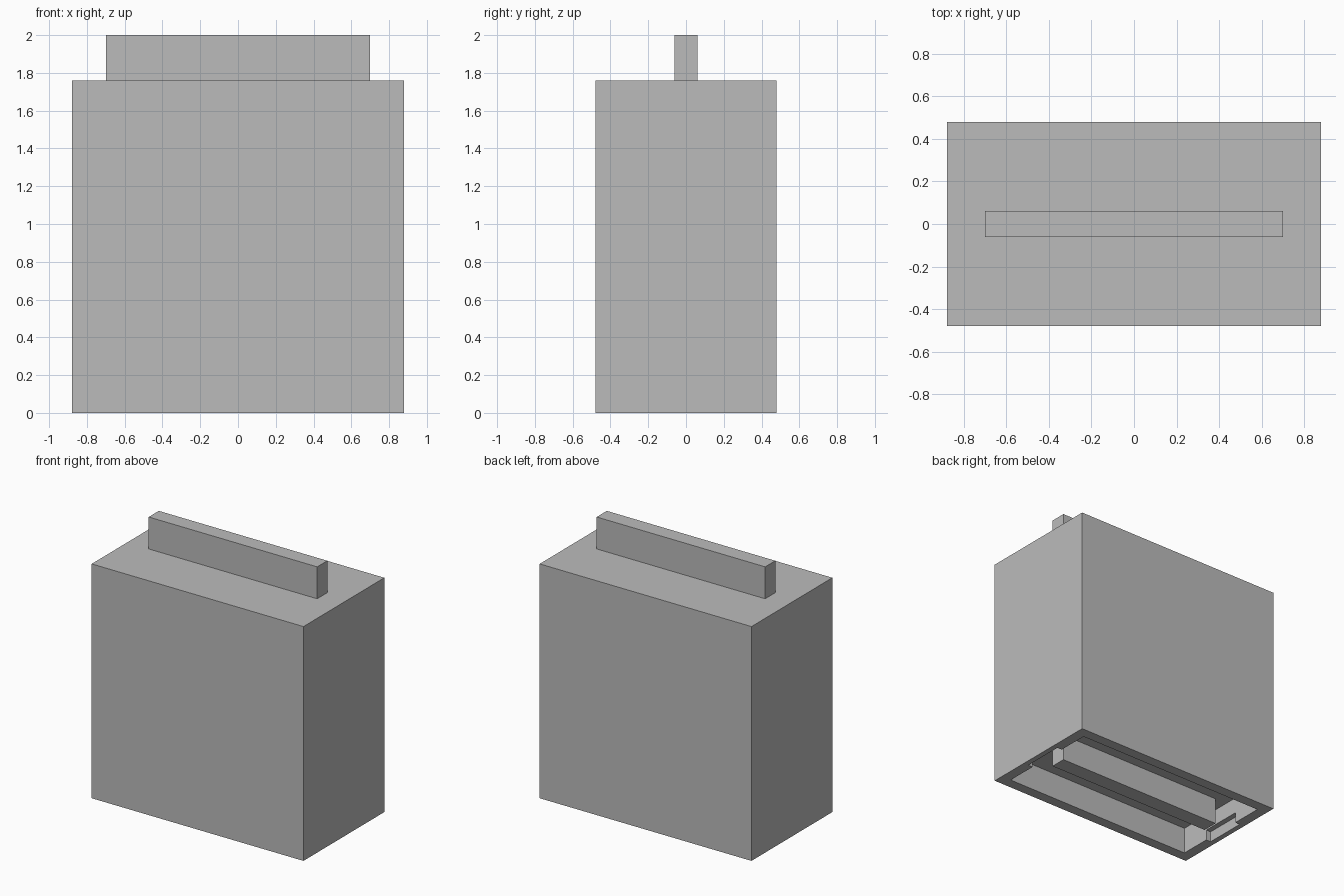
import bpy
import bmesh
from mathutils import Matrix

if "Cube" in bpy.data.objects:
    bpy.data.objects.remove(bpy.data.objects["Cube"])

grey = bpy.data.materials.new("plain grey")
grey.diffuse_color = (0.5, 0.5, 0.5, 1)
grey.use_nodes = True
grey.node_tree.nodes["Principled BSDF"].inputs["Base Color"].default_value = grey.diffuse_color


def box(name, half_x, half_y, z0, z1):
    """Box centred on x and y, between two heights."""
    bm = bmesh.new()
    size = Matrix.Diagonal((2 * half_x, 2 * half_y, z1 - z0, 1))
    bmesh.ops.create_cube(bm, size=1, matrix=Matrix.Translation((0, 0, (z0 + z1) / 2)) @ size)
    mesh = bpy.data.meshes.new(name)
    bm.to_mesh(mesh)
    bm.free()
    mesh.materials.append(grey)
    obj = bpy.data.objects.new(name, mesh)
    bpy.context.collection.objects.link(obj)
    return obj


def cut(target, cutter):
    """Subtract a hidden helper from the target."""
    cutter.hide_render = True
    cutter.hide_viewport = True
    cutter.display_type = 'WIRE'
    mod = target.modifiers.new(cutter.name, 'BOOLEAN')
    mod.operation = 'DIFFERENCE'
    mod.solver = 'EXACT'
    mod.object = cutter


# Main block with a shallow hollow underneath
body = box("body", 0.88, 0.48, 0, 1.76)
cut(body, box("base_hollow_cutter", 0.80, 0.40, -0.2, 0.20))
# Small notches in the inner rim at both ends
cut(body, box("rim_notch_cutter", 0.84, 0.16, -0.1, 0.08))

# Fin on top and matching rib inside the hollow
box("top_fin", 0.70, 0.06, 1.76, 2.0)
box("base_rib", 0.70, 0.06, 0, 0.20)
